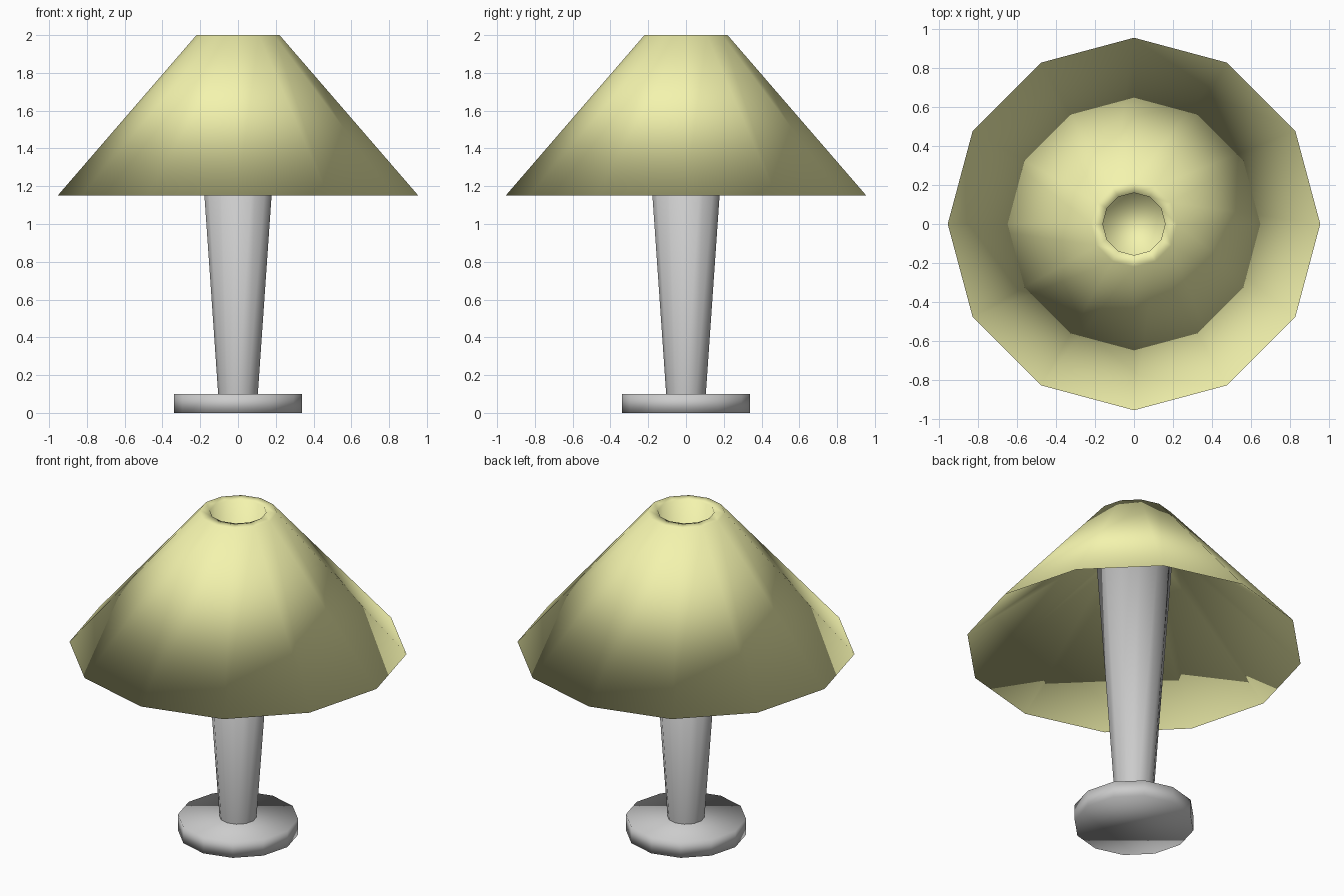
import bpy, bmesh
from math import sin, cos, pi

if "Cube" in bpy.data.objects:
    bpy.data.objects.remove(bpy.data.objects["Cube"])

SIDES = 12


def lathe(name, profile, cap_start=True, cap_end=True, mat=None):
    """Revolve (radius, z) points around z, smooth shaded."""
    bm = bmesh.new()
    rings = [[bm.verts.new((r * cos(2 * pi * i / SIDES), r * sin(2 * pi * i / SIDES), z))
              for i in range(SIDES)] for r, z in profile]
    for a, b in zip(rings, rings[1:]):
        for i in range(SIDES):
            j = (i + 1) % SIDES
            bm.faces.new((a[i], a[j], b[j], b[i]))
    if cap_start:
        bm.faces.new(rings[0][::-1])
    if cap_end:
        bm.faces.new(rings[-1])
    bmesh.ops.recalc_face_normals(bm, faces=bm.faces)
    for f in bm.faces:
        f.smooth = True
    mesh = bpy.data.meshes.new(name)
    bm.to_mesh(mesh)
    bm.free()
    if mat:
        mesh.materials.append(mat)
    ob = bpy.data.objects.new(name, mesh)
    bpy.context.collection.objects.link(ob)
    return ob


yellow = bpy.data.materials.new("shade_yellow")
yellow.diffuse_color = (0.9, 0.9, 0.42, 1)
yellow.use_nodes = True
yellow.node_tree.nodes["Principled BSDF"].inputs["Base Color"].default_value = yellow.diffuse_color

# round foot
lathe("base", [(0.34, 0.0), (0.34, 0.1)])

# stem, widening upwards into the shade
lathe("stem", [(0.105, 0.1), (0.22, 1.76)], cap_start=False)

# shade: inner cone, sharp rim, outer cone, flat top with recessed cup
lathe("lampshade", [(0.18, 1.82), (0.955, 1.15), (0.22, 2.0),
                    (0.16, 2.0), (0.16, 1.85)], mat=yellow)
